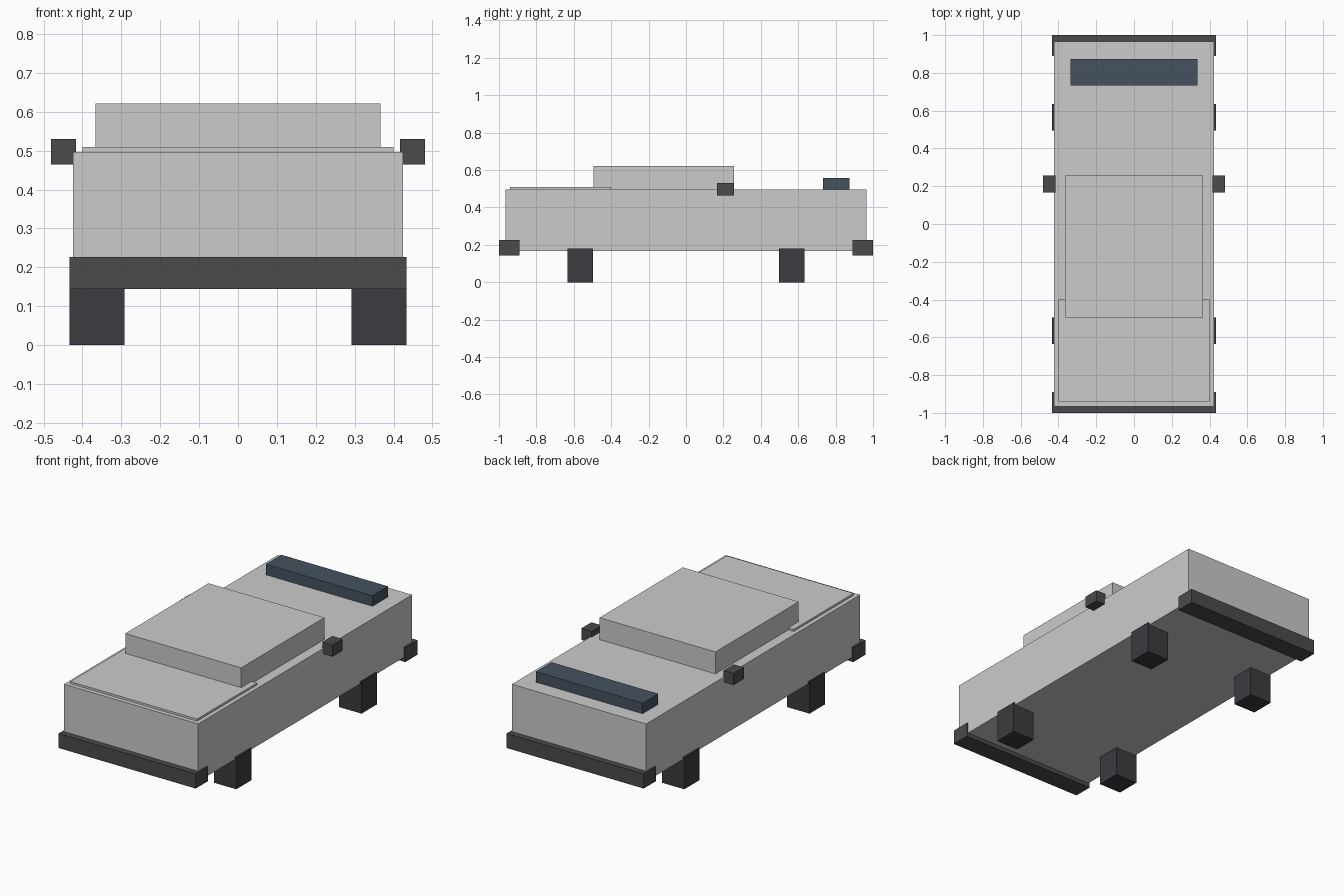
import bpy
import bmesh
from mathutils import Vector

if "Cube" in bpy.data.objects:
    bpy.data.objects.remove(bpy.data.objects["Cube"])


def material(name, color):
    mat = bpy.data.materials.new(name)
    mat.diffuse_color = (*color, 1)
    mat.use_nodes = True
    mat.node_tree.nodes["Principled BSDF"].inputs["Base Color"].default_value = mat.diffuse_color
    return mat


def box(name, x, y, z, mat=None):
    """Box from (min, max) ranges along each axis."""
    lo, hi = Vector((x[0], y[0], z[0])), Vector((x[1], y[1], z[1]))
    mesh = bpy.data.meshes.new(name)
    bm = bmesh.new()
    bmesh.ops.create_cube(bm, size=1)
    bmesh.ops.scale(bm, vec=hi - lo, verts=bm.verts)
    bm.to_mesh(mesh)
    bm.free()
    obj = bpy.data.objects.new(name, mesh)
    obj.location = (lo + hi) / 2
    bpy.context.collection.objects.link(obj)
    if mat:
        mesh.materials.append(mat)
    return obj


def flip(r, s):
    """Range mirrored about zero when s is -1."""
    return tuple(sorted((r[0] * s, r[1] * s)))


trim = material("dark_trim", (0.07, 0.07, 0.07))
rubber = material("rubber", (0.045, 0.045, 0.052))
glass = material("dark_blue", (0.06, 0.085, 0.115))

# Main body, cabin and hood
box("body", (-0.424, 0.424), (-0.965, 0.965), (0.168, 0.497))
box("cabin", (-0.366, 0.366), (-0.494, 0.257), (0.497, 0.622))
box("hood", (-0.4, 0.4), (-0.94, -0.4), (0.48, 0.509))

# Raised bar across the rear deck
box("rear_bar", (-0.337, 0.337), (0.732, 0.873), (0.497, 0.557), glass)

# Bumpers at both ends
for end, s in (("front", -1), ("rear", 1)):
    box(end + "_bumper", (-0.433, 0.433), flip((0.89, 1.0), s), (0.144, 0.227), trim)

# Mirrors and blocky wheels on both sides
for side, sx in (("left", -1), ("right", 1)):
    box(side + "_mirror", flip((0.416, 0.481), sx), (0.166, 0.257), (0.464, 0.53), trim)
    for end, sy in (("front", -1), ("rear", 1)):
        box(f"{end}_{side}_wheel", flip((0.292, 0.433), sx),
            flip((0.496, 0.634), sy), (0, 0.181), rubber)
